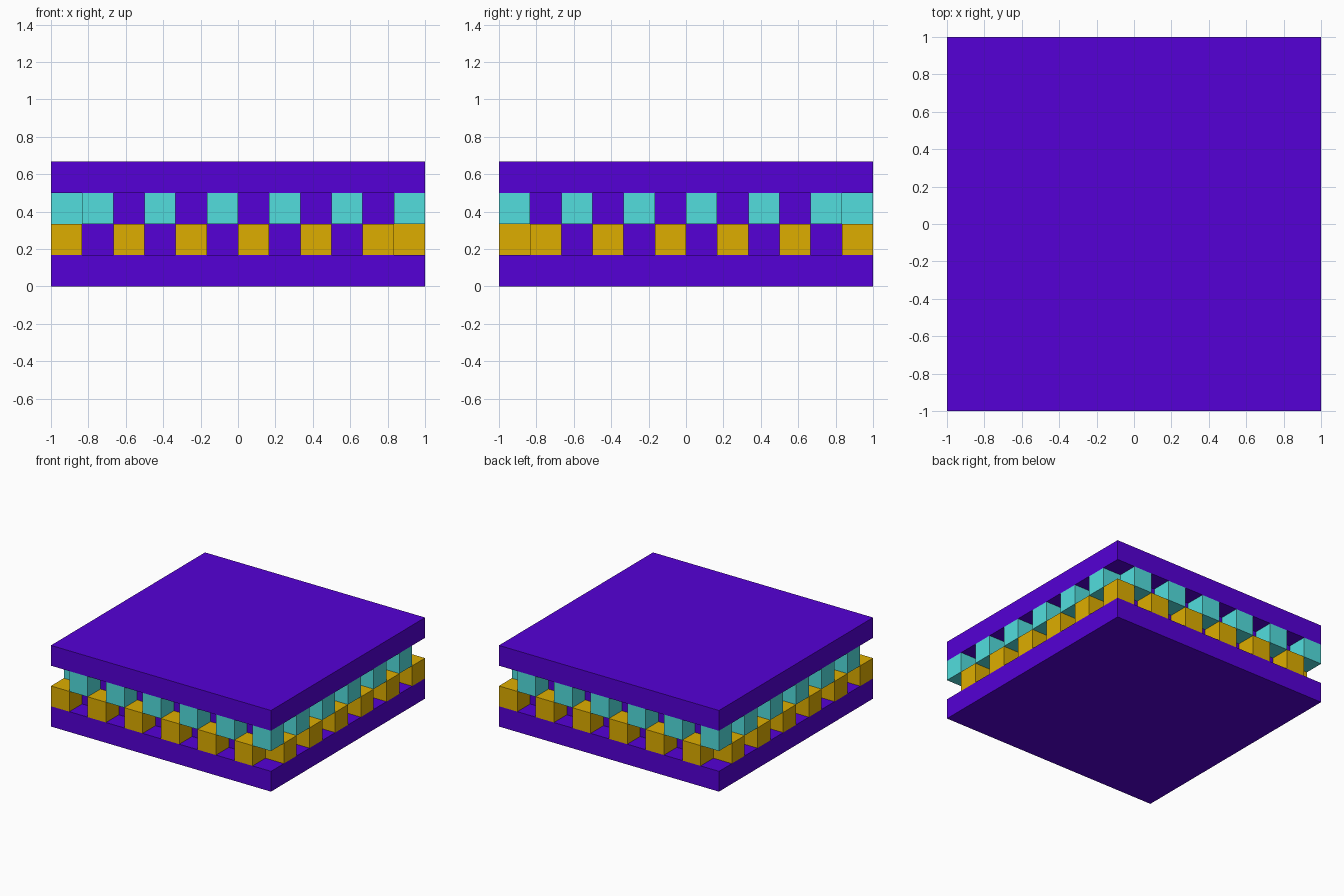
import bpy
import bmesh
from mathutils import Matrix, Vector

cube = bpy.data.objects.get("Cube")
if cube:
    bpy.data.objects.remove(cube, do_unlink=True)

N = 12          # blocks along each side
S = 2.0 / N     # block size


def make_material(name, rgb):
    mat = bpy.data.materials.new(name)
    mat.use_nodes = True
    color = (*rgb, 1.0)
    mat.diffuse_color = color
    mat.node_tree.nodes["Principled BSDF"].inputs["Base Color"].default_value = color
    return mat


def make_object(name, bm, mat):
    bmesh.ops.recalc_face_normals(bm, faces=bm.faces)
    mesh = bpy.data.meshes.new(name)
    bm.to_mesh(mesh)
    bm.free()
    mesh.materials.append(mat)
    obj = bpy.data.objects.new(name, mesh)
    bpy.context.collection.objects.link(obj)
    return obj


def stepped_body(name, profile, mat):
    """Stack square rings given as (half width, height) and close both ends."""
    bm = bmesh.new()
    rings = [[bm.verts.new((sx * h, sy * h, z))
              for sx, sy in ((-1, -1), (1, -1), (1, 1), (-1, 1))]
             for h, z in profile]
    for low, high in zip(rings, rings[1:]):
        for k in range(4):
            n = (k + 1) % 4
            bm.faces.new((low[k], low[n], high[n], high[k]))
    bm.faces.new(rings[0])
    bm.faces.new(rings[-1])
    return make_object(name, bm, mat)


def block_ring(name, layer, parity, mat):
    """Every second block around the border of one layer."""
    bm = bmesh.new()
    for i in range(N):
        for j in range(N):
            on_border = i in (0, N - 1) or j in (0, N - 1)
            if on_border and (i + j) % 2 == parity:
                centre = Vector((-1 + (i + 0.5) * S, -1 + (j + 0.5) * S, (layer + 0.5) * S))
                bmesh.ops.create_cube(bm, size=S, matrix=Matrix.Translation(centre))
    return make_object(name, bm, mat)


purple = make_material("purple", (0.09, 0.0, 0.67))
gold = make_material("gold", (0.73, 0.42, 0.0))
teal = make_material("teal", (0.085, 0.73, 0.73))

# Bottom slab, recessed core and top slab
stepped_body("slab_body", [(1, 0), (1, S), (1 - S, S), (1 - S, 3 * S), (1, 3 * S), (1, 4 * S)], purple)

# Alternating blocks in the groove, the upper row offset by one
block_ring("lower_blocks", 1, 0, gold)
block_ring("upper_blocks", 2, 1, teal)
